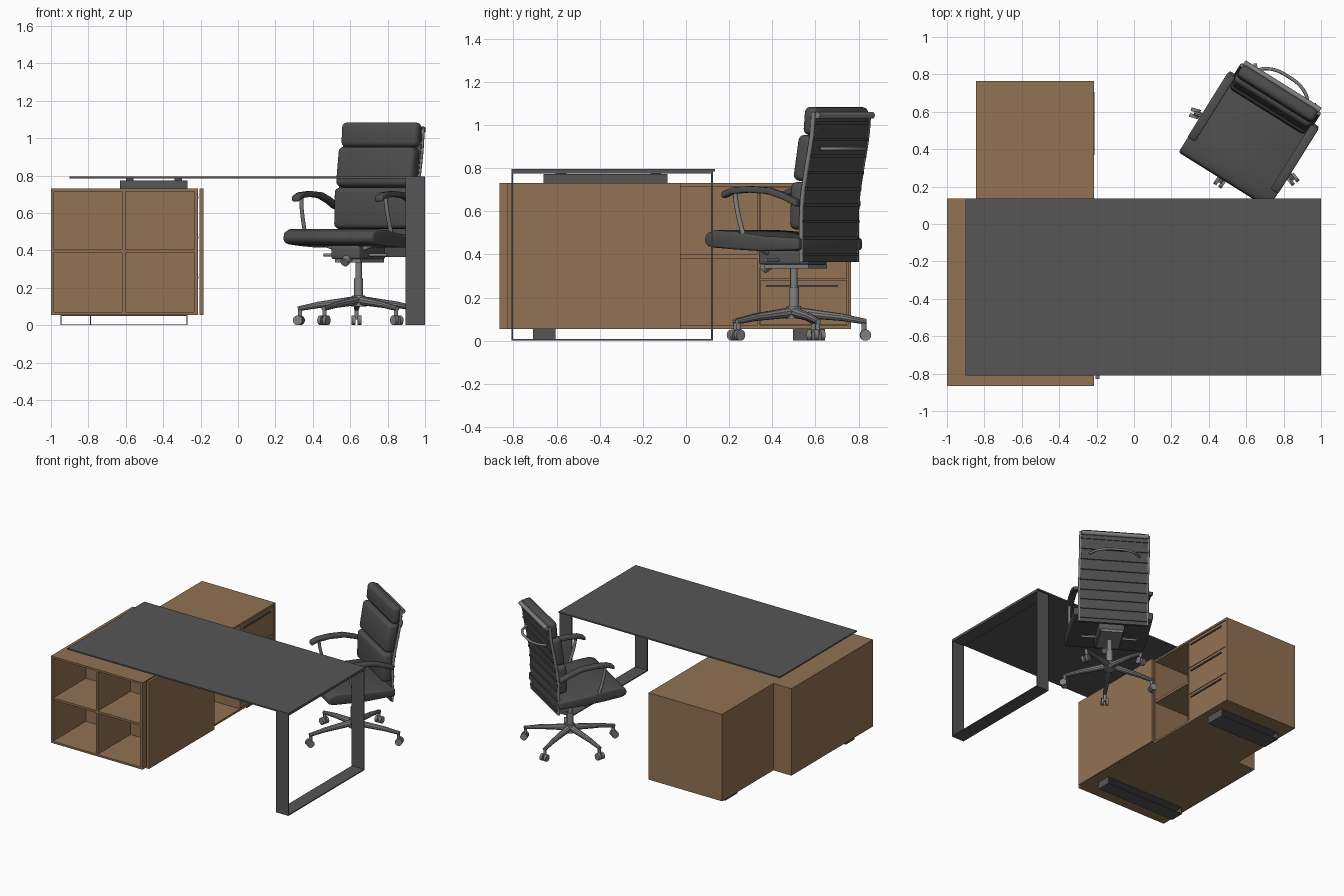
import bpy, bmesh, math
from mathutils import Matrix, Vector

if "Cube" in bpy.data.objects:
    bpy.data.objects.remove(bpy.data.objects["Cube"])


def material(name, c):
    m = bpy.data.materials.new(name)
    m.diffuse_color = (*c, 1)
    m.use_nodes = True
    m.node_tree.nodes["Principled BSDF"].inputs["Base Color"].default_value = m.diffuse_color
    return m


WOOD = material("wood", (0.284, 0.168, 0.087))
METAL = material("dark grey metal", (0.093, 0.093, 0.093))
LEATHER = material("charcoal leather", (0.074, 0.074, 0.074))
STEEL = material("light grey steel", (0.22, 0.22, 0.22))
WORLD = Matrix()
CHAIR = Matrix.Translation((0.645, 0.5, 0)) @ Matrix.Rotation(math.radians(-32), 4, 'Z')


def finish(bm, name, mat, frame=WORLD, smooth=False):
    bmesh.ops.recalc_face_normals(bm, faces=bm.faces[:])
    me = bpy.data.meshes.new(name)
    bm.to_mesh(me)
    bm.free()
    me.materials.append(mat)
    if smooth:
        for p in me.polygons:
            p.use_smooth = True
        me.set_sharp_from_angle(angle=math.radians(35))
    ob = bpy.data.objects.new(name, me)
    ob.matrix_world = frame
    bpy.context.collection.objects.link(ob)
    return ob


def soften(bm, size, segments=3):
    edges = [e for e in bm.edges if e.calc_face_angle(0) > 0.7]
    bmesh.ops.bevel(bm, geom=edges, offset=size, segments=segments, profile=0.5, affect='EDGES')


def box(name, mat, x, y, z, frame=WORLD, bevel=0, tilt=0):
    """Box from (min, max) ranges, tilted back about its centre."""
    bm = bmesh.new()
    bmesh.ops.create_cube(bm, size=1)
    size = [b - a for a, b in (x, y, z)]
    mid = [(a + b) / 2 for a, b in (x, y, z)]
    bmesh.ops.scale(bm, vec=size, verts=bm.verts)
    if bevel:
        soften(bm, bevel, 4)
    bm.transform(Matrix.Translation(mid) @ Matrix.Rotation(-math.radians(tilt), 4, 'X'))
    return finish(bm, name, mat, frame, bevel > 0)


def prism(name, mat, profile, x0, x1, bevel=0):
    """Chair part: a (y, z) profile extruded along x."""
    bm = bmesh.new()
    f = bm.faces.new([bm.verts.new((x0, y, z)) for y, z in profile])
    r = bmesh.ops.extrude_face_region(bm, geom=[f])
    verts = [v for v in r['geom'] if isinstance(v, bmesh.types.BMVert)]
    bmesh.ops.translate(bm, vec=(x1 - x0, 0, 0), verts=verts)
    bmesh.ops.recalc_face_normals(bm, faces=bm.faces[:])
    if bevel:
        soften(bm, bevel)
    return finish(bm, name, mat, CHAIR, True)


def rod(name, mat, p, q, r0, r1=None, sides=16):
    """Chair part: cylinder or cone between two points."""
    p, q = Vector(p), Vector(q)
    bm = bmesh.new()
    bmesh.ops.create_cone(bm, cap_ends=True, segments=sides, radius1=r0,
                          radius2=r0 if r1 is None else r1, depth=(q - p).length)
    bm.transform(Matrix.Translation((p + q) / 2) @ (q - p).to_track_quat('Z', 'Y').to_matrix().to_4x4())
    return finish(bm, name, mat, CHAIR, True)


def tube(name, mat, points, r):
    """Chair part: smooth round tube through points."""
    cu = bpy.data.curves.new(name, 'CURVE')
    cu.dimensions = '3D'
    cu.bevel_depth, cu.bevel_resolution, cu.use_fill_caps = r, 2, True
    sp = cu.splines.new('BEZIER')
    sp.bezier_points.add(len(points) - 1)
    for b, p in zip(sp.bezier_points, points):
        b.co = p
        b.handle_left_type = b.handle_right_type = 'AUTO'
    sp.resolution_u = 6
    cu.materials.append(mat)
    ob = bpy.data.objects.new(name, cu)
    ob.matrix_world = CHAIR
    bpy.context.collection.objects.link(ob)


def hoop(name, x, y, z, t):
    """Rectangular flat-bar hoop standing in the plane of its two long axes."""
    (x0, x1), (y0, y1), (z0, z1) = x, y, z
    box(name + "_bottom", METAL, x, y, (z0, z0 + t))
    box(name + "_top", METAL, x, y, (z1 - t, z1))
    if y1 - y0 > x1 - x0:
        ends = [(x, (y0, y0 + t)), (x, (y1 - t, y1))]
    else:
        ends = [((x0, x0 + t), y), ((x1 - t, x1), y)]
    for i, (ex, ey) in enumerate(ends):
        box(f"{name}_upright_{i}", METAL, ex, ey, (z0 + t, z1 - t))


# Desk: thin top, hoop leg and the riser on the cabinet
box("desk_top", METAL, (-0.9, 1), (-0.81, 0.135), (0.784, 0.795))
hoop("desk_leg", (0.895, 1), (-0.81, 0.125), (0, 0.784), 0.008)
box("riser", METAL, (-0.63, -0.27), (-0.66, -0.085), (0.73, 0.773))
for x in (-0.58, -0.32):
    for y in (-0.58, -0.14):
        box("riser_pad", METAL, (x - 0.02, x + 0.02), (y - 0.025, y + 0.025), (0.773, 0.785))

# Cabinet: top and bottom boards following the step at the back
R = -0.215
for name, z in (("bottom", (0.055, 0.07)), ("top", (0.715, 0.73))):
    box(f"cabinet_{name}_wide", WOOD, (-1, R), (-0.865, 0.135), z)
    box(f"cabinet_{name}_narrow", WOOD, (-0.845, R), (0.135, 0.765), z)
H = (0.07, 0.715)
# Front pigeonholes
box("pigeonhole_left", WOOD, (-1, -0.985), (-0.865, -0.46), H)
box("pigeonhole_right", WOOD, (-0.235, R), (-0.865, -0.46), H)
box("pigeonhole_divider", WOOD, (-0.62, -0.602), (-0.86, -0.46), H)
box("pigeonhole_shelf", WOOD, (-0.985, -0.235), (-0.86, -0.46), (0.388, 0.405))
# Core, side shelf and sliding door
box("cabinet_core", WOOD, (-1, R), (-0.46, -0.025), H)
box("shelf_back_wide", WOOD, (-1, -0.61), (-0.025, 0.135), H)
box("shelf_back_narrow", WOOD, (-0.845, -0.61), (0.135, 0.33), H)
box("side_shelf", WOOD, (-0.61, -0.22), (-0.025, 0.33), (0.382, 0.4))
box("sliding_door", WOOD, (-0.205, -0.185), (-0.83, -0.025), (0.055, 0.73))
# Drawers
box("drawer_case", WOOD, (-0.845, -0.235), (0.33, 0.75), H)
box("drawer_case_side", WOOD, (-0.235, R), (0.33, 0.343), H)
box("cabinet_end", WOOD, (-0.845, R), (0.75, 0.765), H)
for i in range(3):
    z = 0.072 + i * 0.2145
    box("drawer_front", WOOD, (-0.235, -0.218), (0.346, 0.747), (z, z + 0.21))
    box("drawer_handle", METAL, (-0.218, -0.21), (0.37, 0.705), (z + 0.177, z + 0.187))
# Cabinet feet
hoop("front_foot", (-0.95, -0.27), (-0.71, -0.605), (0, 0.055), 0.005)
hoop("back_foot", (-0.79, -0.27), (0.495, 0.645), (0, 0.055), 0.005)

# Chair base: five legs with twin casters
for i in range(5):
    a = math.radians(164 + 32 + 72 * i)
    d, s = Vector((math.cos(a), math.sin(a), 0)), Vector((-math.sin(a), math.cos(a), 0))
    up = Vector((0, 0, 1))
    rod("base_leg", STEEL, d * 0.03 + up * 0.13, d * 0.23 + up * 0.108, 0.024, 0.017, 10)
    rod("base_leg_tip", STEEL, d * 0.225 + up * 0.108, d * 0.335 + up * 0.088, 0.017, 0.013, 10)
    rod("caster_stem", STEEL, d * 0.325 + up * 0.03, d * 0.325 + up * 0.095, 0.011)
    for k in (-1, 1):
        c = d * 0.332 + up * 0.026
        rod("caster_wheel", STEEL, c + s * k * 0.006, c + s * k * 0.026, 0.026)
rod("base_hub", STEEL, (0, 0, 0.1), (0, 0, 0.16), 0.042, 0.034)
rod("lower_column", STEEL, (0, 0, 0.15), (0, 0, 0.25), 0.024)
rod("upper_column", STEEL, (0, 0, 0.25), (0, 0, 0.36), 0.017)

# Tilt mechanism
box("mechanism_plate", STEEL, (-0.08, 0.08), (-0.11, 0.13), (0.335, 0.353), CHAIR)
box("mechanism_body", METAL, (-0.09, 0.09), (-0.14, 0.13), (0.353, 0.425), CHAIR, 0.012)
rod("tension_knob", STEEL, (0.01, -0.16, 0.335), (0.01, -0.1, 0.37), 0.024)
rod("height_lever", STEEL, (-0.2, -0.03, 0.375), (0.2, -0.03, 0.375), 0.008)

# Seat
prism("seat", LEATHER, [(-0.317, 0.465), (-0.305, 0.498), (-0.26, 0.513), (-0.15, 0.506), (0, 0.486),
                        (0.2, 0.476), (0.2, 0.42), (0, 0.415), (-0.15, 0.423), (-0.27, 0.432),
                        (-0.305, 0.442)], -0.283, 0.283, 0.012)

# Back shell, its ribs and side rails
SPINE = [(0.2, 0.365), (0.2, 0.5), (0.205, 0.65), (0.23, 0.8), (0.258, 0.95), (0.268, 1.06)]


def spine_y(z):
    for (y0, z0), (y1, z1) in zip(SPINE, SPINE[1:]):
        if z <= z1:
            return y0 + (y1 - y0) * (z - z0) / (z1 - z0)
    return SPINE[-1][0]


prism("back_shell", LEATHER, SPINE + [(y - 0.02, z) for y, z in reversed(SPINE)], -0.245, 0.245)
for i in range(9):
    z = 0.4 + i * 0.076
    y = spine_y(z)
    box("back_rib", LEATHER, (-0.24, 0.24), (y - 0.01, y + 0.007), (z - 0.007, z + 0.007), CHAIR)
for k in (-1, 1):
    tube("back_rail", STEEL, [(k * 0.243, y - 0.008, z) for y, z in SPINE], 0.01)
rod("top_bar", STEEL, (-0.24, 0.277, 1.045), (0.24, 0.277, 1.045), 0.016)
tube("back_handle", STEEL, [(-0.18, 0.255, 0.89), (-0.12, 0.315, 0.89), (0, 0.34, 0.89),
                            (0.12, 0.315, 0.89), (0.18, 0.255, 0.89)], 0.009)

# Back cushions
for name, y, z, h, t, tilt in (("lower_cushion", 0.16, 0.625, 0.22, 0.08, 2),
                               ("middle_cushion", 0.192, 0.845, 0.215, 0.085, 9),
                               ("head_cushion", 0.23, 1.018, 0.132, 0.072, 5)):
    box(name, LEATHER, (-0.24, 0.24), (y - t / 2, y + t / 2), (z - h / 2, z + h / 2), CHAIR, 0.028, tilt)

# Armrests: curved pad, front strut and side bracket
PAD = [(-0.22, 0.69), (-0.17, 0.71), (-0.08, 0.717), (0.03, 0.71), (0.11, 0.685), (0.19, 0.65)]
for k in (-1, 1):
    prism("arm_pad", LEATHER, PAD + [(y, z - 0.03) for y, z in reversed(PAD)],
          k * 0.262 - 0.024, k * 0.262 + 0.024, 0.008)
    tube("arm_strut", STEEL, [(k * 0.265, -0.155, 0.685), (k * 0.268, -0.145, 0.62),
                              (k * 0.272, -0.1, 0.47)], 0.011)
    rod("arm_bracket", STEEL, (k * 0.08, -0.09, 0.405), (k * 0.272, -0.1, 0.47), 0.011)
